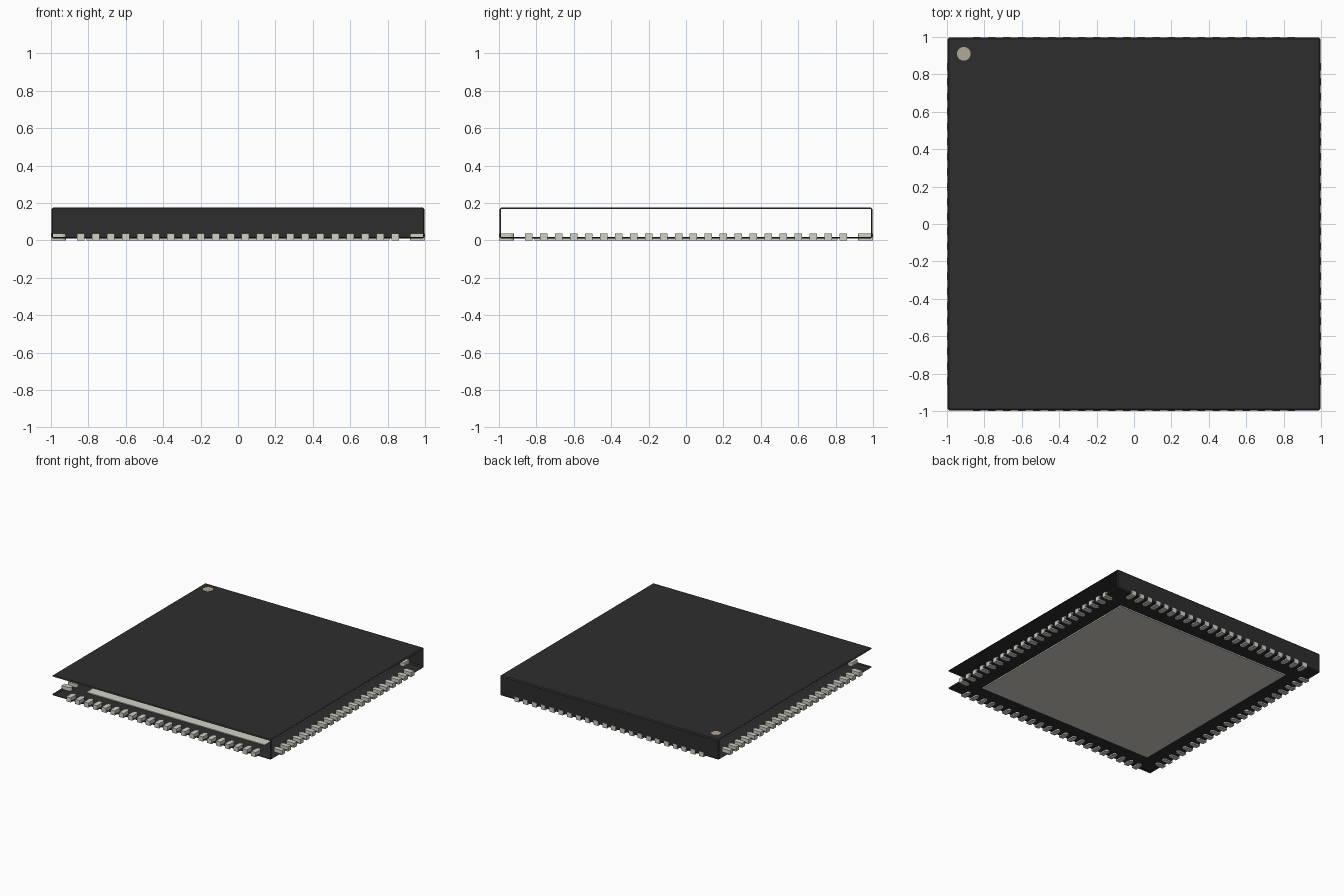
import bpy, bmesh, math
from mathutils import Matrix, Vector

cube = bpy.data.objects.get("Cube")
if cube:
    bpy.data.objects.remove(cube, do_unlink=True)


def material(name, rgb):
    m = bpy.data.materials.new(name)
    m.use_nodes = True
    col = (*rgb, 1)
    m.diffuse_color = col
    m.node_tree.nodes["Principled BSDF"].inputs["Base Color"].default_value = col
    return m


BLACK = material("black_plastic", (0.028, 0.027, 0.027))
METAL = material("tinned_metal", (0.645, 0.638, 0.572))
MARK = material("mark_grey", (0.435, 0.398, 0.316))


def finish(bm, name, mat):
    mesh = bpy.data.meshes.new(name)
    bm.to_mesh(mesh)
    bm.free()
    mesh.materials.append(mat)
    obj = bpy.data.objects.new(name, mesh)
    bpy.context.collection.objects.link(obj)
    return obj


def box(bm, size, center):
    mat = Matrix.Translation(center) @ Matrix.Diagonal((*size, 1))
    return bmesh.ops.create_cube(bm, size=1, matrix=mat)


# Body: chamfered shell, open at the front and both sides
HALF, LOW, TOP = 0.996, 0.01, 0.175
bm = bmesh.new()
box(bm, (2 * HALF, 2 * HALF, TOP - LOW), (0, 0, (LOW + TOP) / 2))
bmesh.ops.bevel(bm, geom=bm.edges[:], offset=0.008, segments=1, affect='EDGES')
bm.normal_update()
open_sides = [f for f in bm.faces
              if abs(f.normal.x) > 0.99 or f.normal.y < -0.99]
bmesh.ops.delete(bm, geom=open_sides, context='FACES')
finish(bm, "body", BLACK)

# Thermal pad under the body
bm = bmesh.new()
box(bm, (1.62, 1.62, 0.016), (0, 0, 0.008))
finish(bm, "thermal_pad", METAL)

# Terminals: round inner ends, repeated along all four sides
COUNT, PITCH, RADIUS, HEIGHT = 22, 0.08, 0.02, 0.038
OUTER, INNER = 1.0, 0.92
profile = [(-RADIUS, -OUTER), (RADIUS, -OUTER)]
for i in range(9):
    a = math.pi * i / 8
    profile.append((RADIUS * math.cos(a), RADIUS * math.sin(a) - INNER - RADIUS))

bm = bmesh.new()
for side in range(4):
    turn = Matrix.Rotation(side * math.pi / 2, 3, 'Z')
    for n in range(COUNT):
        x = (n - (COUNT - 1) / 2) * PITCH
        face = bm.faces.new([bm.verts.new(turn @ Vector((px + x, py, 0)))
                             for px, py in profile])
        ext = bmesh.ops.extrude_face_region(bm, geom=[face], use_keep_orig=True)
        top = [v for v in ext["geom"] if isinstance(v, bmesh.types.BMVert)]
        bmesh.ops.translate(bm, verts=top, vec=(0, 0, HEIGHT))
bmesh.ops.recalc_face_normals(bm, faces=bm.faces[:])
finish(bm, "terminals", METAL)

# Round orientation mark on the top corner
bm = bmesh.new()
bmesh.ops.create_cone(bm, cap_ends=True, segments=16, radius1=0.037, radius2=0.037,
                      depth=0.004, matrix=Matrix.Translation((-0.91, 0.91, TOP)))
finish(bm, "corner_mark", MARK)
